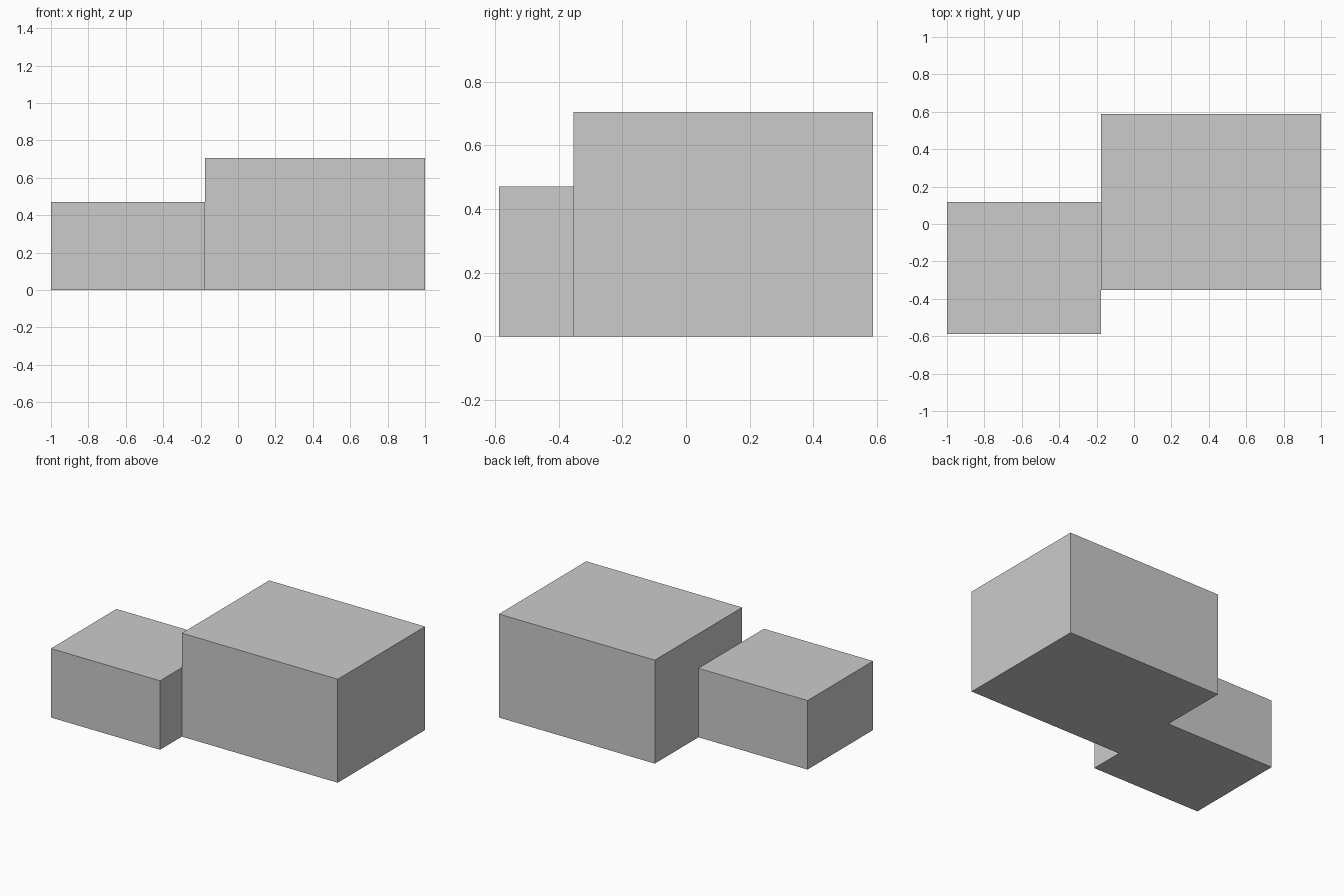
import bpy

if "Cube" in bpy.data.objects:
    bpy.data.objects.remove(bpy.data.objects["Cube"])

U = 2 / 17  # module: the whole model is 17 modules long


def block(name, x, y, height):
    """Box standing on the ground, spanning the x and y ranges given in modules."""
    bpy.ops.mesh.primitive_cube_add(size=1)
    ob = bpy.context.object
    ob.name = name
    ob.location = (sum(x) / 2 * U, sum(y) / 2 * U, height / 2 * U)
    ob.scale = ((x[1] - x[0]) * U, (y[1] - y[0]) * U, height * U)
    bpy.ops.object.transform_apply(location=True, scale=True)
    return ob


# Tall main volume on the right, towards the back
block("main_block", (-1.5, 8.5), (-3, 5), 6)

# Low wing on the left, shifted towards the front, sharing a wall plane
block("side_wing", (-8.5, -1.5), (-5, 1), 4)
